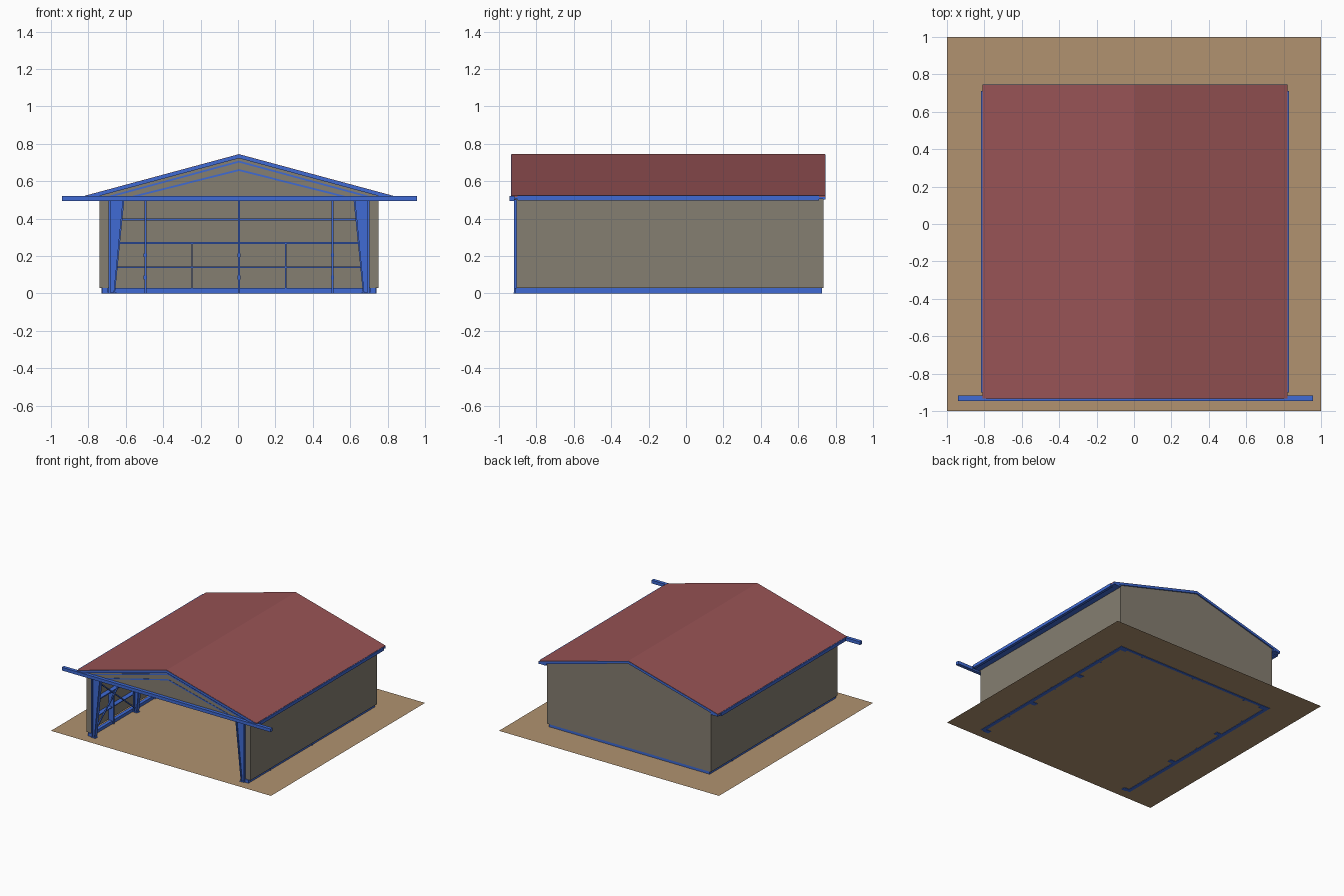
import bpy, bmesh
from mathutils import Vector

if "Cube" in bpy.data.objects:
    bpy.data.objects.remove(bpy.data.objects["Cube"])

CX = 0.005          # building axis
SLOPE = 0.27
FRAMES = [-0.905, -0.36, 0.18, 0.70]


def mat(name, rgb):
    m = bpy.data.materials.new(name)
    m.diffuse_color = (*rgb, 1)
    m.use_nodes = True
    m.node_tree.nodes["Principled BSDF"].inputs["Base Color"].default_value = m.diffuse_color
    return m


BLUE = mat("steel_blue", (0.05, 0.145, 0.66))
GREY = mat("cladding_grey", (0.235, 0.21, 0.165))
RED = mat("roof_red", (0.31, 0.085, 0.09))
SAND = mat("ground_tan", (0.44, 0.29, 0.16))


def roof_z(x, drop=0.0):
    return 0.745 - SLOPE * abs(x) - drop


def finish(bm, name, m, cx=CX):
    bmesh.ops.recalc_face_normals(bm, faces=bm.faces)
    me = bpy.data.meshes.new(name)
    bm.to_mesh(me)
    bm.free()
    me.materials.append(m)
    ob = bpy.data.objects.new(name, me)
    ob.location.x = cx
    bpy.context.collection.objects.link(ob)
    return ob


def add_prism(bm, pts, y0, y1):
    """Extrude an xz outline along y."""
    a = [bm.verts.new((x, y0, z)) for x, z in pts]
    b = [bm.verts.new((x, y1, z)) for x, z in pts]
    n = len(pts)
    bm.faces.new(a)
    bm.faces.new(b[::-1])
    for i in range(n):
        bm.faces.new((a[i], b[i], b[(i + 1) % n], a[(i + 1) % n]))


def add_box(bm, x0, x1, y0, y1, z0, z1):
    add_prism(bm, [(x0, z0), (x1, z0), (x1, z1), (x0, z1)], y0, y1)


def add_bar(bm, p, q, r):
    """Square rod between two points."""
    p, q = Vector(p), Vector(q)
    d = q - p
    g = bmesh.ops.create_cube(bm, size=1)["verts"]
    bmesh.ops.scale(bm, vec=(r, r, d.length), verts=g)
    bmesh.ops.rotate(bm, matrix=d.to_track_quat('Z', 'Y').to_matrix(), verts=g)
    bmesh.ops.translate(bm, vec=(p + q) / 2, verts=g)


def sym(pts):
    """The outline and its mirror image in x."""
    return pts, [(-x, z) for x, z in pts]


def chevron(half, top, bottom):
    """Roof-shaped band between two drops below the roof line."""
    return [(-half, roof_z(half, top)), (0, roof_z(0, top)), (half, roof_z(half, top)),
            (half, roof_z(half, bottom)), (0, roof_z(0, bottom)), (-half, roof_z(half, bottom))]


# ground sheet
bm = bmesh.new()
vs = [bm.verts.new((x, y, 0.003)) for x, y in ((-1, -1), (1, -1), (1, 1), (-1, 1))]
bm.faces.new(vs)
finish(bm, "ground_slab", SAND, 0)

# roof covering
bm = bmesh.new()
add_prism(bm, chevron(0.815, 0, 0.008), -0.932, 0.743)
finish(bm, "roof_sheet", RED)

# blue trim along both gable ends
bm = bmesh.new()
for y0, y1 in ((-0.935, -0.915), (0.732, 0.745)):
    add_prism(bm, chevron(0.815, 0.002, 0.022), y0, y1)
finish(bm, "gable_trim", BLUE)

# eave gutters
bm = bmesh.new()
for s in (-1, 1):
    add_prism(bm, [(s * 0.748, 0.505), (s * 0.815, 0.505), (s * 0.815, 0.524), (s * 0.748, 0.535)],
              -0.915, 0.743)
    add_box(bm, s * 0.80, s * 0.823, -0.9, 0.71, 0.498, 0.523)
finish(bm, "eave_gutters", BLUE)

# side walls with short front returns
bm = bmesh.new()
for s in (-1, 1):
    add_box(bm, s * 0.738, s * 0.745, -0.905, 0.735, 0.028, 0.53)
    add_box(bm, s * 0.69, s * 0.745, -0.907, -0.90, 0.028, 0.53)
finish(bm, "side_walls", GREY)

# back wall and front gable panel
bm = bmesh.new()
for z, y0, y1 in ((0.028, 0.728, 0.735), (0.5, -0.917, -0.91)):
    top = roof_z(0.745, 0.01)
    add_prism(bm, [(-0.745, z), (0.745, z), (0.745, top), (0, roof_z(0, 0.01)), (-0.745, top)], y0, y1)
finish(bm, "end_walls", GREY)

# base beams on three sides
bm = bmesh.new()
for s in (-1, 1):
    add_box(bm, s * 0.70, s * 0.73, -0.915, 0.728, 0, 0.028)
add_box(bm, -0.73, 0.73, 0.705, 0.728, 0, 0.028)
finish(bm, "base_beams", BLUE)

# door header, longer than the building is wide
bm = bmesh.new()
add_box(bm, -0.945, 0.952, -0.945, -0.917, 0.494, 0.52)
finish(bm, "door_header", BLUE)

# tapered portal frames: webs plus flanges
bm = bmesh.new()
for y in FRAMES:
    w, f = 0.004, 0.014
    parts = [
        ([(0.695, 0), (0.665, 0), (0.615, 0.5), (0.695, 0.52)], w),      # column web
        ([(0.697, 0), (0.687, 0), (0.687, 0.52), (0.697, 0.52)], f),     # outer flange
        ([(0.671, 0), (0.663, 0), (0.613, 0.5), (0.622, 0.5)], f),       # inner flange
        ([(0.695, 0.5), (0.615, 0.5), (0, 0.655), (0, 0.71), (0.695, 0.522)], w),
        ([(0.615, 0.5), (0, 0.655), (0, 0.665), (0.615, 0.51)], f),
        ([(0.695, 0.512), (0, 0.70), (0, 0.71), (0.695, 0.522)], f),
        ([(0.70, 0), (0.655, 0), (0.655, 0.006), (0.70, 0.006)], 0.018)]  # foot plate
    for pts, h in parts:
        for side in sym(pts):
            add_prism(bm, side, y - h, y + h)
finish(bm, "portal_frames", BLUE)

# purlins under the roof
bm = bmesh.new()
for i in range(6):
    x = 0.03 + i * 0.13
    pts = [(x, roof_z(x, 0.008)), (x + 0.012, roof_z(x + 0.012, 0.008)),
           (x + 0.012, roof_z(x + 0.012, 0.034)), (x, roof_z(x, 0.034))]
    for side in sym(pts):
        add_prism(bm, side, -0.91, 0.728)
finish(bm, "purlins", BLUE)

# horizontal girts on the side and back walls
bm = bmesh.new()
for z, h in ((0.14, 0.003), (0.27, 0.005), (0.395, 0.005)):
    for s in (-1, 1):
        add_box(bm, s * 0.70, s * 0.738, -0.9, 0.728, z - h, z + h)
    add_box(bm, -0.70, 0.70, 0.702, 0.728, z - h, z + h)
finish(bm, "wall_girts", BLUE)

# back wall posts: tall and half height, with small cleats
bm = bmesh.new()
for x in (-0.5, 0, 0.5):
    add_box(bm, x - 0.006, x + 0.006, 0.69, 0.728, 0, roof_z(x, 0.03))
    for z in (0.085, 0.205):
        add_box(bm, x - 0.009, x + 0.009, 0.687, 0.70, z - 0.01, z + 0.01)
for x in (-0.25, 0.25):
    add_box(bm, x - 0.003, x + 0.003, 0.70, 0.728, 0, 0.27)
finish(bm, "back_posts", BLUE)

# half height posts in the side bays and cross bracing in the first bay
bm = bmesh.new()
for s in (-1, 1):
    for a, b in zip(FRAMES, FRAMES[1:]):
        m = (a + b) / 2
        add_box(bm, s * 0.69, s * 0.735, m - 0.005, m + 0.005, 0, 0.27)
    a, b = FRAMES[:2]
    add_bar(bm, (s * 0.685, a, 0.03), (s * 0.685, b, 0.48), 0.009)
    add_bar(bm, (s * 0.685, b, 0.03), (s * 0.685, a, 0.48), 0.009)
finish(bm, "side_posts_and_bracing", BLUE)
